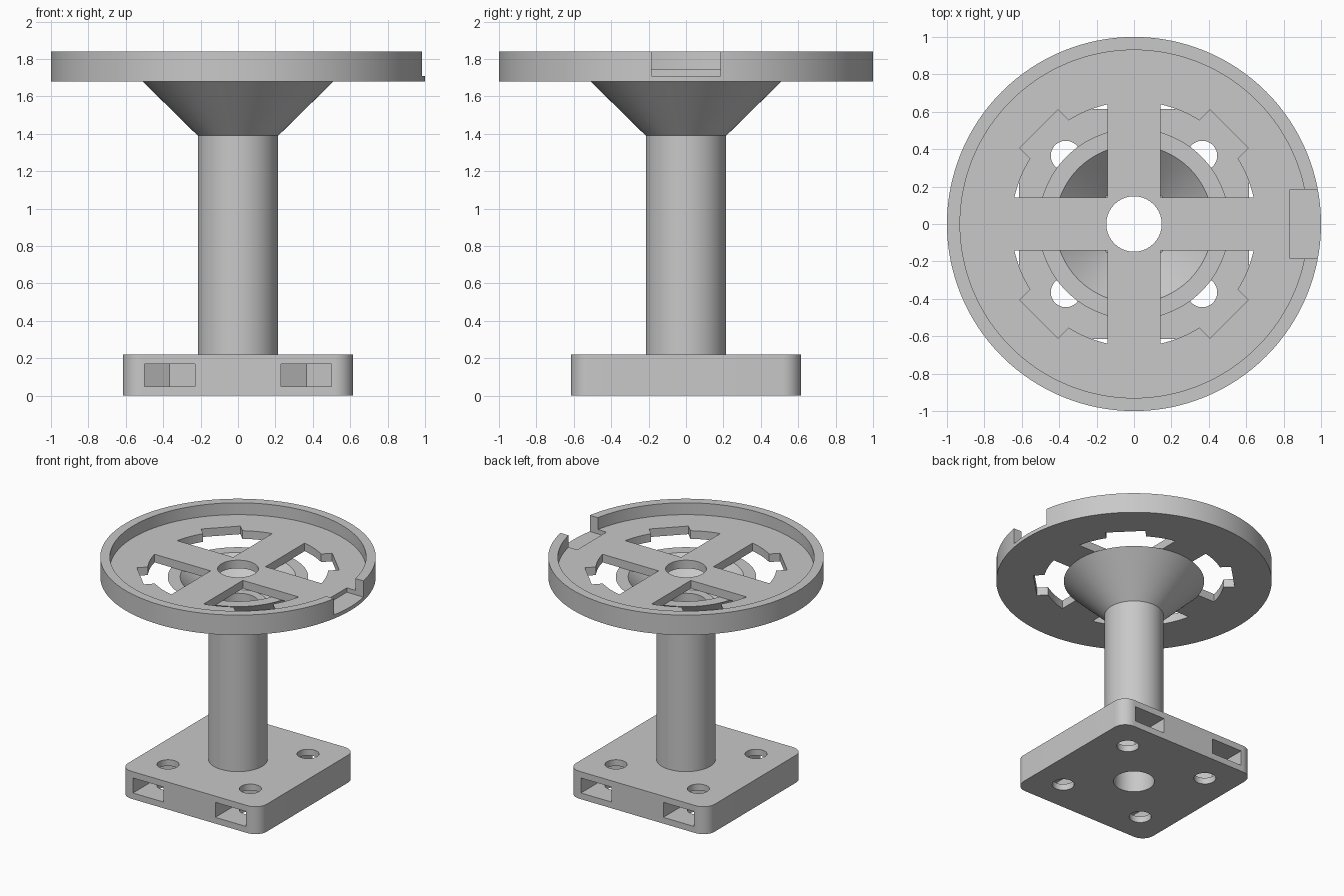
import bpy, bmesh
from math import sin, cos, tan, asin, pi, radians

cube = bpy.data.objects.get("Cube")
if cube:
    bpy.data.objects.remove(cube, do_unlink=True)

grey = bpy.data.materials.new("light_grey")
grey.use_nodes = True
grey.diffuse_color = (0.58, 0.58, 0.58, 1)
grey.node_tree.nodes["Principled BSDF"].inputs["Base Color"].default_value = (0.58, 0.58, 0.58, 1)


def finish(name, bm):
    """Turn a bmesh into a named grey object."""
    bmesh.ops.recalc_face_normals(bm, faces=bm.faces)
    mesh = bpy.data.meshes.new(name)
    bm.to_mesh(mesh)
    bm.free()
    mesh.materials.append(grey)
    obj = bpy.data.objects.new(name, mesh)
    bpy.context.collection.objects.link(obj)
    return obj


def lathe(name, profile, steps=128):
    """Revolve a closed (radius, z) profile around the z axis."""
    bm = bmesh.new()
    rings = [[bm.verts.new((r * cos(2 * pi * i / steps), r * sin(2 * pi * i / steps), z))
              for r, z in profile] for i in range(steps)]
    n = len(profile)
    for i in range(steps):
        a, b = rings[i], rings[(i + 1) % steps]
        for j in range(n):
            k = (j + 1) % n
            bm.faces.new((a[j], b[j], b[k], a[k]))
    return finish(name, bm)


def prisms(name, outlines, z0, z1):
    """Extrude closed outlines straight up into one object."""
    bm = bmesh.new()
    for pts in outlines:
        low = [bm.verts.new((x, y, z0)) for x, y in pts]
        high = [bm.verts.new((x, y, z1)) for x, y in pts]
        bm.faces.new(low[::-1])
        bm.faces.new(high)
        for i in range(len(pts)):
            j = (i + 1) % len(pts)
            bm.faces.new((low[i], low[j], high[j], high[i]))
    return finish(name, bm)


def arc(cx, cy, r, a0, a1, steps):
    return [(cx + r * cos(a0 + (a1 - a0) * i / steps),
             cy + r * sin(a0 + (a1 - a0) * i / steps)) for i in range(steps + 1)]


def rotate(pts, a):
    return [(x * cos(a) - y * sin(a), x * sin(a) + y * cos(a)) for x, y in pts]


def cut(target, cutter):
    """Subtract the cutter, then remove it."""
    cutter.hide_render = True
    mod = target.modifiers.new("cut", 'BOOLEAN')
    mod.operation, mod.solver, mod.object = 'DIFFERENCE', 'EXACT', cutter
    bpy.context.view_layer.objects.active = target
    bpy.ops.object.modifier_apply(modifier=mod.name)
    bpy.data.objects.remove(cutter, do_unlink=True)


bore = 0.148
corners = [(1, 1), (-1, 1), (-1, -1), (1, -1)]

# Base: rounded square block
half, fillet = 0.615, 0.1
outline = []
for i, (sx, sy) in enumerate(corners):
    outline += arc(sx * (half - fillet), sy * (half - fillet), fillet,
                   i * pi / 2, (i + 1) * pi / 2, 12)
base = prisms("base", [outline], 0, 0.22)

# Base: centre bore and four bolt holes
bolt, bolt_r = 0.365, 0.08
holes = [arc(0, 0, bore, 0, 2 * pi, 128)[:-1]]
holes += [arc(sx * bolt, sy * bolt, bolt_r, 0, 2 * pi, 48)[:-1] for sx, sy in corners]
cut(base, prisms("hole_cutter", holes, -0.1, 0.4))

# Base: nut slots with pointed ends, open at the front and back
w = 0.135
slots = []
for sx, sy in corners:
    shape = [(w, 0.7), (-w, 0.7), (-w, bolt - w * tan(pi / 6)),
             (0, bolt - w / cos(pi / 6)), (w, bolt - w * tan(pi / 6))]
    slots.append([(sx * bolt + x, sy * y) for x, y in shape])
cut(base, prisms("slot_cutter", slots, 0.05, 0.17))

# Column: hollow tube flaring into an open cone
column = lathe("column", [(bore, 0.22), (0.215, 0.22), (0.215, 1.39), (0.51, 1.68),
                          (0.42, 1.68), (0.21, 1.48), (bore, 1.48)])

# Dish: round tray with a raised rim and a bored centre
dish = lathe("dish", [(bore, 1.68), (1, 1.68), (1, 1.84), (0.93, 1.84),
                      (0.93, 1.745), (bore, 1.745)])

# Dish: four windows with a notch on the diagonal, leaving a cross of spokes
spoke, win_r, notch_w, notch_r = 0.143, 0.655, 0.145, 0.72
a_out = pi / 4 - asin(spoke / win_r)
a_in = asin(notch_w / win_r)
window = [(spoke * 2 ** 0.5, 0)]
window += arc(0, 0, win_r, -a_out, -a_in, 8)
window += [(notch_r, -notch_w), (notch_r, notch_w)]
window += arc(0, 0, win_r, a_in, a_out, 8)
windows = [rotate(window, radians(45 + 90 * i)) for i in range(4)]
cut(dish, prisms("window_cutter", windows, 1.6, 1.8))

# Dish: gap through the rim on one side
gap = [(0.835, -0.185), (1.1, -0.185), (1.1, 0.185), (0.835, 0.185)]
cut(dish, prisms("gap_cutter", [gap], 1.71, 1.95))

# Smooth the round walls, keep edges sharp
bpy.ops.object.select_all(action='DESELECT')
for obj in (base, column, dish):
    obj.select_set(True)
bpy.context.view_layer.objects.active = base
bpy.ops.object.shade_smooth_by_angle(angle=radians(25))
